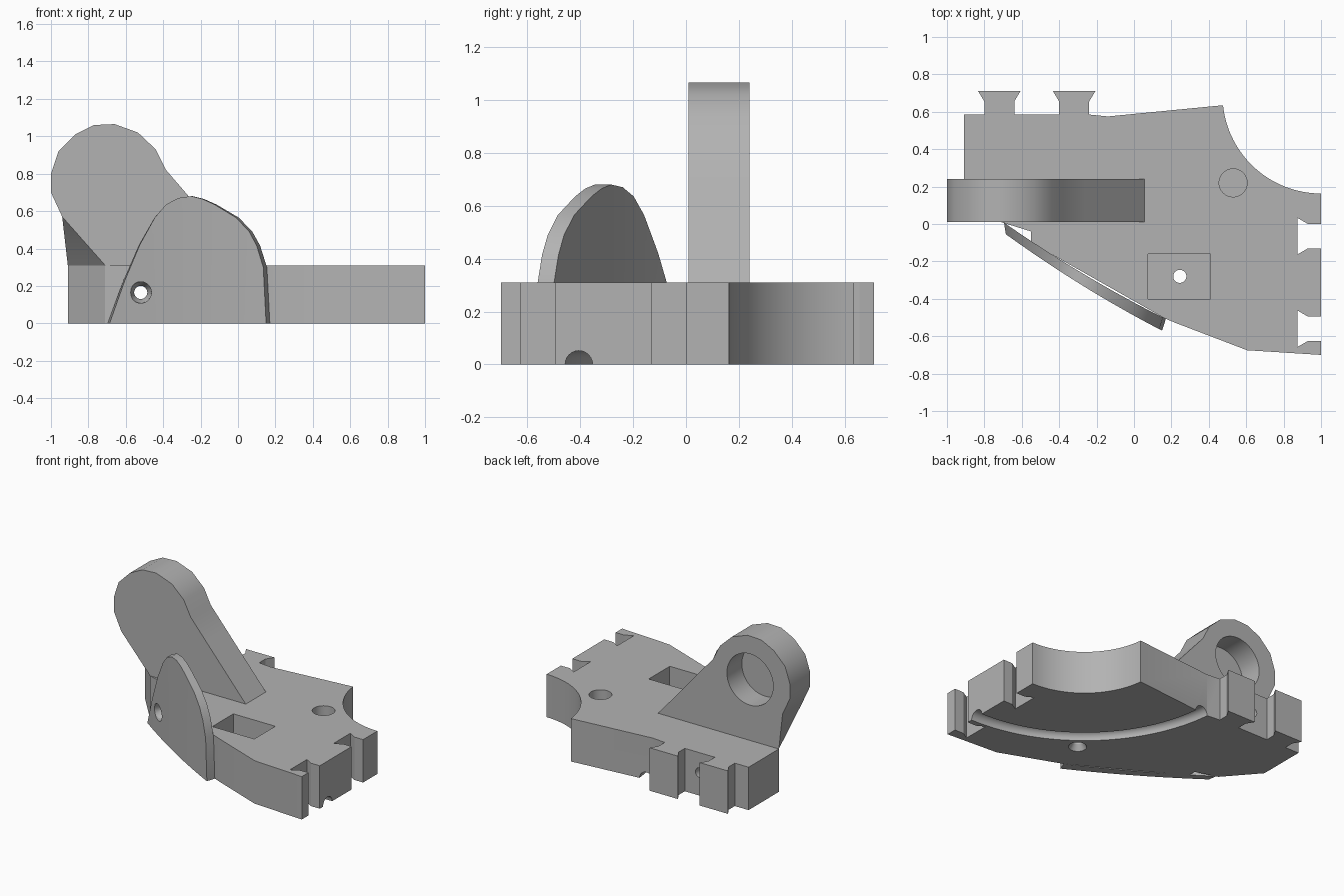
import bpy, bmesh
from math import cos, sin, radians, pi
from mathutils import Matrix, Vector

cube = bpy.data.objects.get("Cube")
if cube:
    bpy.data.objects.remove(cube, do_unlink=True)

grey = bpy.data.materials.new("plain_grey")
grey.use_nodes = True
colour = (0.45, 0.45, 0.45, 1)
grey.diffuse_color = colour
grey.node_tree.nodes["Principled BSDF"].inputs["Base Color"].default_value = colour

THICK = 0.31


def finish(bm, name):
    bmesh.ops.recalc_face_normals(bm, faces=bm.faces)
    mesh = bpy.data.meshes.new(name)
    bm.to_mesh(mesh)
    bm.free()
    mesh.materials.append(grey)
    obj = bpy.data.objects.new(name, mesh)
    bpy.context.collection.objects.link(obj)
    return obj


def loft(name, loop_a, loop_b):
    """Solid between two loops with equal point counts."""
    bm = bmesh.new()
    a = [bm.verts.new(p) for p in loop_a]
    b = [bm.verts.new(p) for p in loop_b]
    bm.faces.new(a)
    bm.faces.new(b)
    for i in range(len(a)):
        j = (i + 1) % len(a)
        bm.faces.new((a[i], a[j], b[j], b[i]))
    return finish(bm, name)


def rod(start, end, r1, r2=None, sides=48):
    """Round or tapered cutter between two points."""
    start, end = Vector(start), Vector(end)
    axis = end - start
    turn = axis.to_track_quat("Z", "Y").to_matrix().to_4x4()
    bm = bmesh.new()
    bmesh.ops.create_cone(bm, cap_ends=True, segments=sides, radius1=r1,
                          radius2=r1 if r2 is None else r2, depth=axis.length,
                          matrix=Matrix.Translation((start + end) / 2) @ turn)
    return finish(bm, "cutter")


def cut(obj, cutters):
    """Subtract the cutters and bake the result."""
    for c in cutters:
        mod = obj.modifiers.new("cut", "BOOLEAN")
        mod.operation, mod.solver, mod.object = "DIFFERENCE", "EXACT", c
    graph = bpy.context.evaluated_depsgraph_get()
    mesh = bpy.data.meshes.new_from_object(obj.evaluated_get(graph))
    obj.modifiers.clear()
    obj.data = mesh


# Base plate outline: left side, dovetail tabs, concave corner, notches, front
outline = [(-0.71, 0.01), (-0.91, 0.24), (-0.91, 0.585)]
for cx in (-0.72, -0.32):
    outline += [(cx + dx, y) for dx, y in (
        (-0.08, 0.585), (-0.08, 0.655), (-0.113, 0.71),
        (0.113, 0.71), (0.08, 0.655), (0.08, 0.585))]
outline += [(-0.14, 0.575)]
CX, CY = 1.0, 0.69
for i in range(25):
    a = radians(186 + 84 * i / 24)
    outline.append((CX + 0.527 * cos(a), CY + 0.527 * sin(a)))
for cy in (-0.065, -0.56):
    outline += [(x, cy + dy) for x, dy in (
        (1, 0.065), (0.93, 0.065), (0.875, 0.097),
        (0.875, -0.097), (0.93, -0.065), (1, -0.065))]
outline += [(1, -0.70), (0.605, -0.675), (0.225, -0.53), (0.165, -0.505),
            (-0.55, -0.10), (-0.55, -0.04)]
base = loft("base_plate", [(x, y, 0) for x, y in outline],
            [(x, y, THICK) for x, y in outline])

# Lug: rounded arm, its lower rear corner flares out to the plate edge
top = [(0.055, THICK), (-0.26, 0.675), (-0.385, 0.82), (-0.44, 0.93),
       (-0.535, 1.02), (-0.66, 1.065), (-0.77, 1.06), (-0.87, 1.01),
       (-0.96, 0.92), (-1, 0.80), (-1, 0.70), (-0.94, 0.57)]
lug = loft("lug_arm", [(x, 0.01, z) for x, z in top + [(-0.71, THICK)]],
           [(x, 0.24, z) for x, z in top + [(-0.91, THICK)]])

# Fin: slightly bowed shield along the slanted front
profile = [(-0.685, 0.005), (-0.605, 0.23), (-0.525, 0.42), (-0.445, 0.565),
           (-0.385, 0.635), (-0.32, 0.67), (-0.25, 0.68), (-0.19, 0.665),
           (-0.125, 0.635), (-0.01, 0.565), (0.06, 0.49), (0.10, 0.415),
           (0.135, 0.30), (0.15, 0.005)]
bm = bmesh.new()
rings = []
for x, h in profile:
    t = (x + 0.685) / 0.835
    y = -0.055 - 0.515 * t - 0.085 * t * (1 - t)
    ix, iy = x - 0.01 + 0.03 * t, y + 0.062
    rings.append([bm.verts.new(p) for p in (
        (x, y, 0), (x, y, h), (ix, iy, h), (ix, iy, 0))])
for r, s in zip(rings, rings[1:]):
    for i in range(4):
        j = (i + 1) % 4
        bm.faces.new((r[i], r[j], s[j], s[i]))
bm.faces.new(rings[0])
bm.faces.new(rings[-1])
fin = finish(bm, "front_fin")

# Cutters: cross hole with countersink, groove, pocket, pin hole, blind holes
cross = [rod((-0.52, -0.6, 0.165), (-0.52, 1, 0.165), 0.035),
         rod((-0.52, -0.6, 0.165), (-0.52, -0.14, 0.165), 0.057),
         rod((-0.52, -0.141, 0.165), (-0.52, -0.09, 0.165), 0.057, 0.035)]
pin = [rod((0.245, -0.28, -0.1), (0.245, -0.28, 0.4), 0.035),
       rod((0.245, -0.28, -0.001), (0.245, -0.28, 0.04), 0.06, 0.035)]
blind = rod((0.53, 0.22, 0.19), (0.53, 0.22, 0.5), 0.075)
recess = rod((-0.68, 0.07, 0.75), (-0.68, 0.5, 0.75), 0.185)

square = [(0.075, -0.40), (0.41, -0.40), (0.41, -0.16), (0.075, -0.16)]
pocket = loft("cutter", [(x, y, 0.17) for x, y in square],
              [(x, y, 0.5) for x, y in square])

steps = 40
bm = bmesh.new()
rings = []
for i in range(steps + 1):
    a = radians(165 + 120 * i / steps)
    ring = []
    for k in range(24):
        b = 2 * pi * k / 24
        r = 1.095 + 0.052 * cos(b)
        ring.append(bm.verts.new((CX + r * cos(a), CY + r * sin(a), 0.052 * sin(b))))
    rings.append(ring)
for r, s in zip(rings, rings[1:]):
    for k in range(24):
        j = (k + 1) % 24
        bm.faces.new((r[k], r[j], s[j], s[k]))
bm.faces.new(rings[0])
bm.faces.new(rings[-1])
groove = finish(bm, "cutter")

cut(base, cross + pin + [blind, pocket, groove])
cut(fin, cross)
cut(lug, [recess])
for c in cross + pin + [blind, pocket, groove, recess]:
    bpy.data.objects.remove(c, do_unlink=True)

# Smooth curved walls, keep edges sharp
for obj in (base, lug, fin):
    bpy.ops.object.select_all(action="DESELECT")
    obj.select_set(True)
    bpy.context.view_layer.objects.active = obj
    bpy.ops.object.shade_smooth_by_angle(angle=radians(30))
